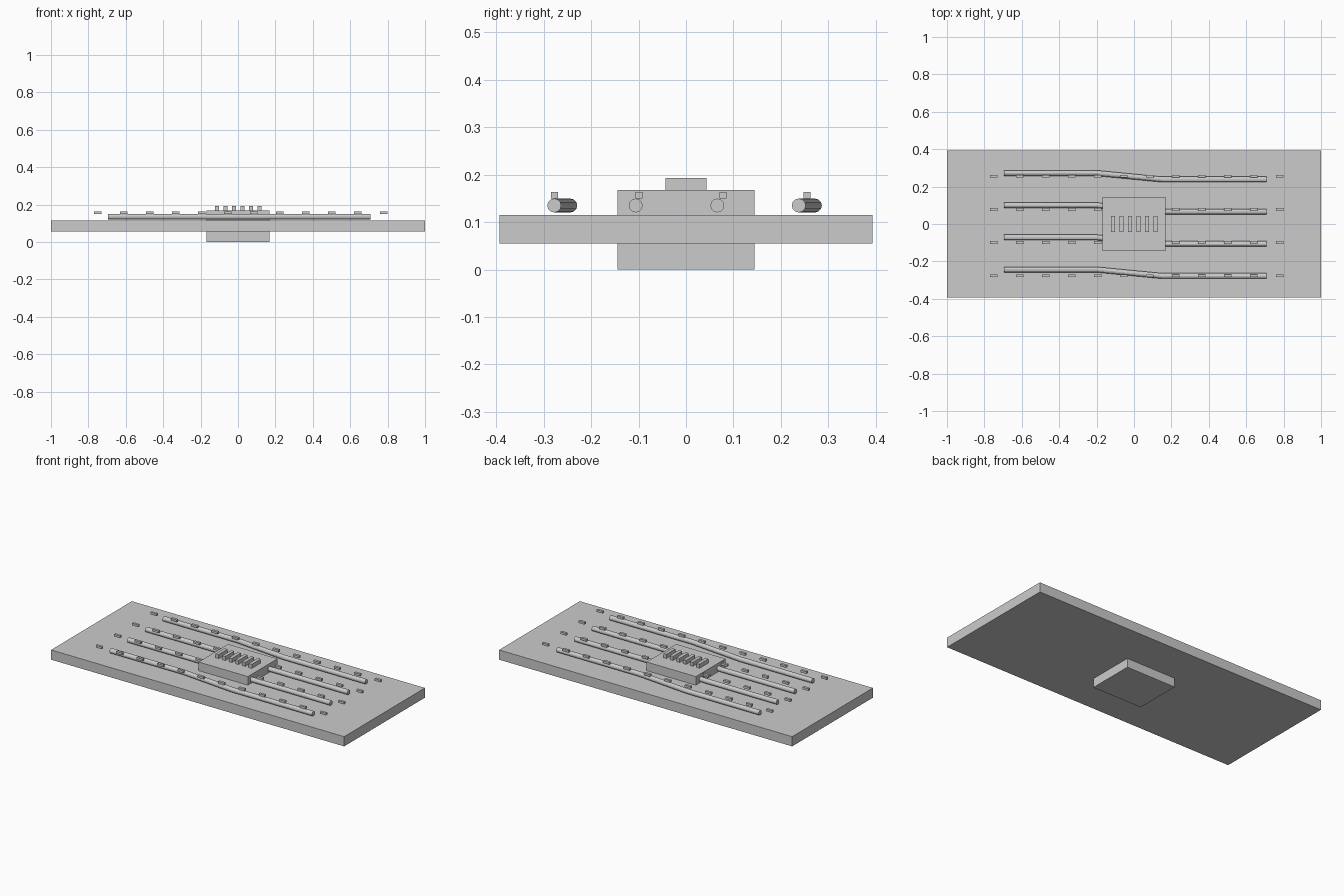
import bpy
import bmesh
from math import cos, sin, tau

cube = bpy.data.objects.get("Cube")
if cube:
    bpy.data.objects.remove(cube, do_unlink=True)

# Single grey finish
grey = bpy.data.materials.new("light_grey")
grey.use_nodes = True
colour = (0.6, 0.6, 0.6, 1)
grey.diffuse_color = colour
grey.node_tree.nodes["Principled BSDF"].inputs["Base Color"].default_value = colour


def make_object(name, bm):
    bmesh.ops.recalc_face_normals(bm, faces=bm.faces)
    mesh = bpy.data.meshes.new(name)
    bm.to_mesh(mesh)
    bm.free()
    mesh.materials.append(grey)
    obj = bpy.data.objects.new(name, mesh)
    bpy.context.collection.objects.link(obj)
    return obj


def box(name, centre, size):
    bm = bmesh.new()
    bmesh.ops.create_cube(bm, size=1)
    bmesh.ops.scale(bm, vec=size, verts=bm.verts)
    bmesh.ops.translate(bm, vec=centre, verts=bm.verts)
    return make_object(name, bm)


def tube(name, path, z, radius, sides=12):
    bm = bmesh.new()
    rings = [[bm.verts.new((x, y + radius * cos(tau * i / sides),
                            z + radius * sin(tau * i / sides)))
              for i in range(sides)] for x, y in path]
    for a, b in zip(rings, rings[1:]):
        for i in range(sides):
            j = (i + 1) % sides
            bm.faces.new((a[i], a[j], b[j], b[i]))
    bm.faces.new(rings[0])
    bm.faces.new(rings[-1])
    return make_object(name, bm)


# Slab and the central block passing through it
box("base_slab", (0, 0, 0.085), (2, 0.787, 0.06))
box("central_block", (0, 0, 0.084), (0.337, 0.289, 0.168))

# Row of fins on the block
for i in range(6):
    box(f"fin_{i + 1}", (-0.112 + 0.0452 * i, 0, 0.178), (0.021, 0.087, 0.03))

# Four bent tubes, each with a row of small markers above it
for row in range(4):
    left_y = -0.244 + 0.172 * row
    right_y = left_y - 0.034
    tube(f"tube_{row + 1}",
         [(-0.696, left_y), (-0.198, left_y), (0.152, right_y), (0.709, right_y)],
         0.135, 0.0147)
    for i in range(12):
        box(f"marker_{row + 1}_{i + 1}",
            (-0.751 + 0.139 * i, -0.277 + 0.1775 * row, 0.157),
            (0.04, 0.015, 0.0135))
